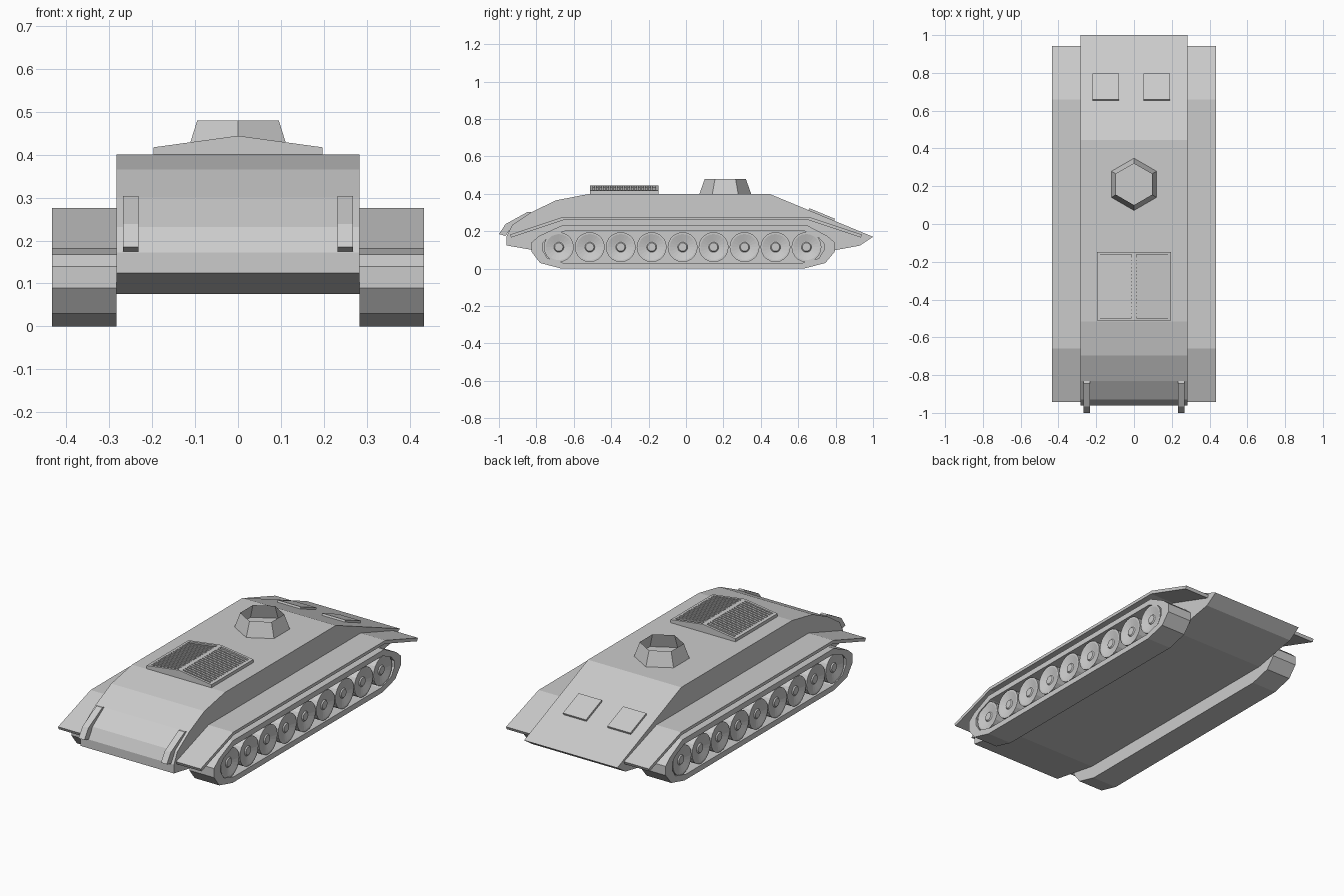
import bpy, bmesh, math
from mathutils import Vector

if "Cube" in bpy.data.objects:
    bpy.data.objects.remove(bpy.data.objects["Cube"])


def finish(name, bm, mirror=False):
    bmesh.ops.recalc_face_normals(bm, faces=bm.faces)
    me = bpy.data.meshes.new(name)
    bm.to_mesh(me)
    bm.free()
    ob = bpy.data.objects.new(name, me)
    bpy.context.collection.objects.link(ob)
    if mirror:
        ob.modifiers.new("mirror", 'MIRROR').use_mirror_merge = False
    return ob


def prism(bm, pts, a, b, axis='x'):
    """Extrude a closed profile from a to b: (y, z) along x, or (x, z) along y."""
    def co(p, t):
        return (t, p[0], p[1]) if axis == 'x' else (p[0], t, p[1])
    lo = [bm.verts.new(co(p, a)) for p in pts]
    hi = [bm.verts.new(co(p, b)) for p in pts]
    bm.faces.new(lo)
    bm.faces.new(hi[::-1])
    for i in range(len(pts)):
        j = (i + 1) % len(pts)
        bm.faces.new((lo[i], lo[j], hi[j], hi[i]))


def part(name, pts, a, b, axis='x', mirror=False):
    bm = bmesh.new()
    prism(bm, pts, a, b, axis)
    return finish(name, bm, mirror)


# Hull: one side profile across the full body width
W = 0.283
part("hull", [(-.96, .124), (-.96, .172), (-.93, .232), (-.83, .30), (-.695, .365),
              (-.515, .40), (.445, .40), (1.0, .17), (.93, .123), (.795, .098),
              (.68, .075), (-.68, .075)], -W, W)

# Fenders: thin bent plates above the tracks
part("fender", [(-.942, .182), (-.66, .276), (.66, .276), (.942, .182),
                (.935, .166), (.655, .259), (-.655, .259), (-.935, .166)],
     W, .433, mirror=True)

# Tracks: hollow belt between an outer and an inner outline
outer = [(-.826, .09), (-.826, .14), (-.785, .175), (-.665, .23), (.65, .23),
         (.755, .175), (.795, .14), (.795, .09), (.745, .03), (.63, 0),
         (-.665, 0), (-.78, .03)]
inner = [(-.768, .098), (-.768, .135), (-.74, .165), (-.65, .20), (.635, .20),
         (.71, .165), (.737, .135), (.737, .098), (.71, .055), (.62, .03),
         (-.655, .03), (-.74, .055)]
bm = bmesh.new()
loops = [[bm.verts.new((x, y, z)) for y, z in pts]
         for pts, x in ((outer, W), (outer, .433), (inner, .433), (inner, W))]
for k in range(4):
    A, B = loops[k], loops[(k + 1) % 4]
    for i in range(len(outer)):
        j = (i + 1) % len(outer)
        bm.faces.new((A[i], A[j], B[j], B[i]))
finish("track", bm, True)

# Backing plate closing the inside of each track
part("track_backing", inner, W, .31, mirror=True)

# Road wheels: dished discs with a raised hub
bm = bmesh.new()
section = [(.31, .08), (.428, .08), (.428, .07), (.418, .032), (.418, .027), (.424, .022)]
N = 20
for n in range(9):
    cy = -.68 + n * .1655
    rings = []
    for x, r in section:
        rings.append([bm.verts.new((x, cy + r * math.cos(2 * math.pi * i / N),
                                    .115 + r * math.sin(2 * math.pi * i / N)))
                      for i in range(N)])
    for A, B in zip(rings, rings[1:]):
        for i in range(N):
            j = (i + 1) % N
            bm.faces.new((A[i], A[j], B[j], B[i]))
    bm.faces.new(rings[0])
    bm.faces.new(rings[-1])
finish("road_wheels", bm, True)

# Cupola: open six-sided tapered collar
bm = bmesh.new()
low, high = [[bm.verts.new((r * math.sin(i * math.pi / 3), .21 + r * math.cos(i * math.pi / 3), z))
              for i in range(6)] for r, z in ((.14, .395), (.11, .479))]
for i in range(6):
    j = (i + 1) % 6
    bm.faces.new((low[i], low[j], high[j], high[i]))
finish("cupola", bm)


# Engine cover: low gable with a raised frame and rows of slats
def gable(drop):
    return [(-.197, .395), (-.197, .417 - drop), (0, .444 - drop),
            (.197, .417 - drop), (.197, .395)]


part("engine_cover", gable(.008), -.508, -.152, 'y')
bm = bmesh.new()
for a, b in ((-.512, -.498), (-.162, -.148)):
    prism(bm, gable(0), a, b, 'y')
for n in range(17):
    y = -.489 + n * .0187
    prism(bm, gable(.0005), y, y + .0115, 'y')
finish("cover_slats", bm)
part("cover_rail", [(.18, .40), (.18, .4193), (.197, .417), (.197, .40)],
     -.512, -.148, 'y', True)
part("cover_ridge", [(-.012, .43), (-.012, .4424), (0, .444), (.012, .4424), (.012, .43)],
     -.512, -.148, 'y')

# Rear hatches: thin plates lying on the sloped rear deck
d = Vector((.555, -.23)).normalized()
n = Vector((-d.y, d.x))
start = Vector((.655, .313))
plate = [start - n * .005, start + n * .011, start + d * .148 + n * .011, start + d * .148 - n * .005]
for name, x0 in (("rear_hatch_left", -.22), ("rear_hatch_right", .05)):
    part(name, plate, x0, x0 + .14)

# Front hooks: bent brackets at the nose corners
part("front_hook", [(-.83, .302), (-.845, .304), (-.965, .238), (-1.0, .185),
                    (-.965, .174), (-.93, .225), (-.83, .292)], .232, .268, mirror=True)
